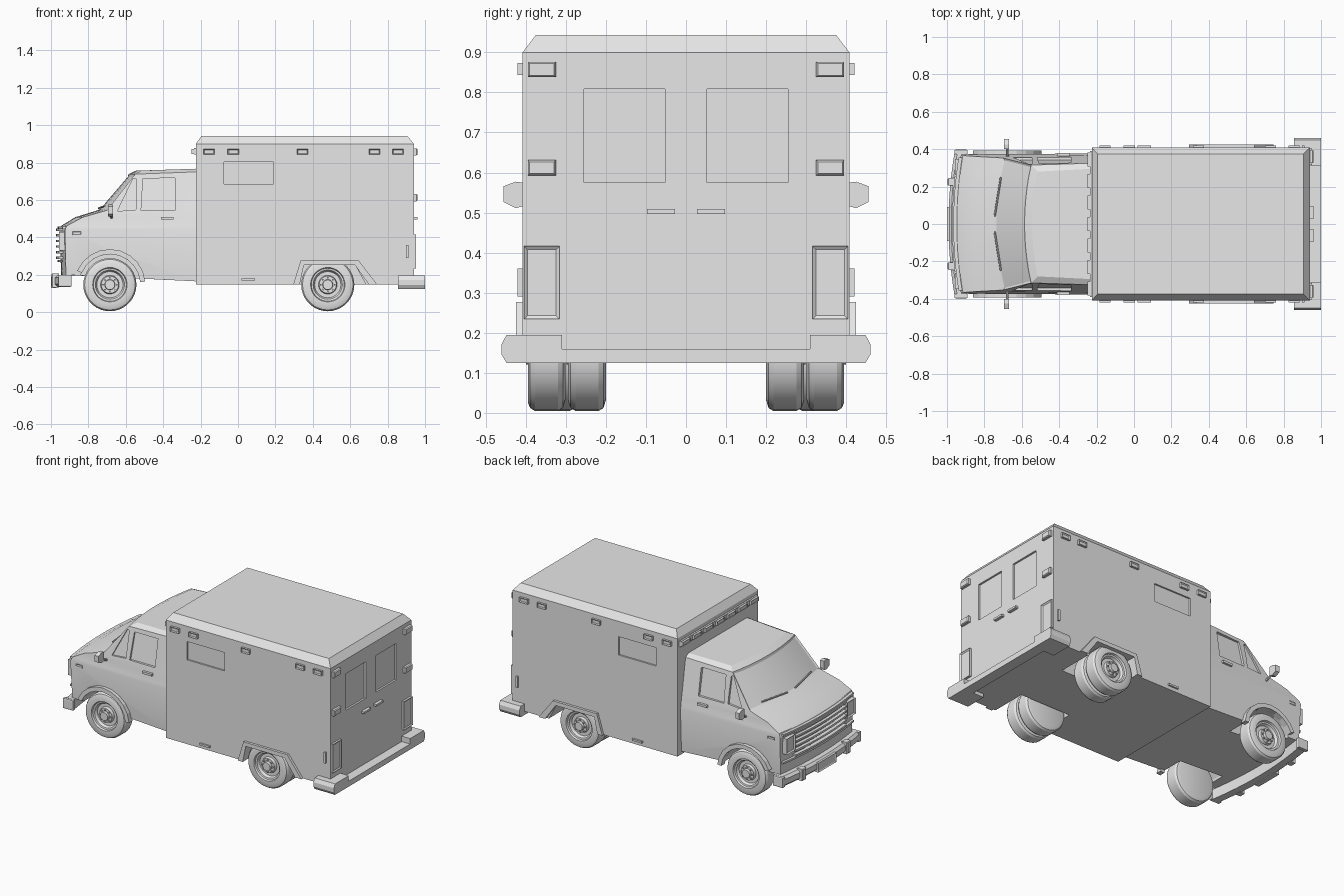
import bpy, bmesh, math
from mathutils import Vector, Matrix

if "Cube" in bpy.data.objects:
    bpy.data.objects.remove(bpy.data.objects["Cube"], do_unlink=True)

grey = bpy.data.materials.new("plain_grey")
grey.use_nodes = True
grey.diffuse_color = (0.8, 0.8, 0.8, 1)
grey.node_tree.nodes["Principled BSDF"].inputs["Base Color"].default_value = (0.8, 0.8, 0.8, 1)


def finish(name, bm, smooth=False):
    bmesh.ops.recalc_face_normals(bm, faces=bm.faces)
    mesh = bpy.data.meshes.new(name)
    bm.to_mesh(mesh)
    bm.free()
    mesh.materials.append(grey)
    ob = bpy.data.objects.new(name, mesh)
    bpy.context.collection.objects.link(ob)
    if smooth:
        select(ob)
        bpy.ops.object.shade_smooth_by_angle(angle=math.radians(30))
    return ob


def select(ob):
    bpy.ops.object.select_all(action="DESELECT")
    ob.select_set(True)
    bpy.context.view_layer.objects.active = ob


def add_loft(bm, loops):
    """Skin closed loops of equal length and cap both ends; return face rows."""
    rings = [[bm.verts.new(p) for p in loop] for loop in loops]
    n = len(rings[0])
    rows = [[bm.faces.new((a[j], a[(j + 1) % n], b[(j + 1) % n], b[j])) for j in range(n)]
            for a, b in zip(rings, rings[1:])]
    bm.faces.new(rings[0])
    bm.faces.new(rings[-1])
    return rows


def loft(name, loops, smooth=False):
    bm = bmesh.new()
    add_loft(bm, loops)
    return finish(name, bm, smooth)


def rect(x0, x1, y0, y1, z):
    return [(x0, y0, z), (x1, y0, z), (x1, y1, z), (x0, y1, z)]


def side(pts, y):
    return [(x, y, z) for x, z in pts]


def box_xz(x0, x1, z0, z1):
    return [(x0, z0), (x1, z0), (x1, z1), (x0, z1)]


def carve(target, pairs):
    """Cut prisms, each given by two end loops, out of the target."""
    bm = bmesh.new()
    for a, b in pairs:
        add_loft(bm, [a, b])
    cutter = finish("cutter", bm)
    cutter.hide_render = True
    mod = target.modifiers.new("cut", "BOOLEAN")
    mod.object, mod.solver = cutter, "EXACT"
    select(target)
    bpy.ops.object.modifier_apply(modifier="cut")
    bpy.data.objects.remove(cutter, do_unlink=True)


def panel(name, centre, size, normal, border=0.008, depth=0.005):
    """Box whose outward face is inset and pushed in (or out, if depth < 0)."""
    bm = bmesh.new()
    bmesh.ops.create_cube(bm, size=1)
    bmesh.ops.scale(bm, vec=size, verts=bm.verts)
    bmesh.ops.translate(bm, vec=centre, verts=bm.verts)
    bm.normal_update()
    faces = [f for f in bm.faces if f.normal.dot(Vector(normal)) > 0.9]
    if border:
        bmesh.ops.inset_individual(bm, faces=faces, thickness=border, depth=-depth)
    return finish(name, bm)


def rod(name, a, b, r):
    a, b = Vector(a), Vector(b)
    bm = bmesh.new()
    spin = (b - a).to_track_quat("Z", "Y").to_matrix().to_4x4()
    bmesh.ops.create_cone(bm, cap_ends=True, segments=8, radius1=r, radius2=r,
                          depth=(b - a).length, matrix=Matrix.Translation((a + b) / 2) @ spin)
    return finish(name, bm)


def arc(cx, cz, r, a0, a1, n):
    angles = [math.radians(a0 + (a1 - a0) * i / n) for i in range(n + 1)]
    return [(cx + r * math.cos(t), cz + r * math.sin(t)) for t in angles]


FRONT_X, REAR_X, AXLE_Z = -0.685, 0.48, 0.147
W, BACK, NOSE = 0.408, 0.94, -0.225

# Rear box with chamfered roof, wheel openings and recessed windows
body = loft("box_body", [rect(NOSE, BACK, -W, W, 0.147), rect(NOSE, BACK, -W, W, 0.9),
                         rect(NOSE + 0.03, BACK - 0.035, -W + 0.033, W - 0.033, 0.943)])
opening = [(0.32, 0.1), (0.35, 0.255), (0.625, 0.255), (0.71, 0.1)]
window = box_xz(-0.075, 0.19, 0.685, 0.802)
cuts = []
for s in (1, -1):
    cuts.append((side(opening, s * 0.18), side(opening, s * 0.5)))
    cuts.append((side(window, s * (W - 0.01)), side(window, s * 0.5)))
    door = [(s * y, z) for y, z in box_xz(0.052, 0.254, 0.575, 0.808)]
    cuts.append(([(BACK - 0.012, y, z) for y, z in door], [(1.1, y, z) for y, z in door]))
carve(body, cuts)

# Cab: plan outlines stacked upwards, each with a bowed front edge
def outline(zf, zr, xc, xe, wf, wr):
    ts = [i / 5 - 1 for i in range(11)]
    return [(xc + (xe - xc) * t * t, wf * t, zf) for t in ts] + [(NOSE, wr, zr), (NOSE, -wr, zr)]

layers = [(0.20, 0.165, -0.945, -0.92, 0.36, 0.367), (0.44, 0.44, -0.955, -0.925, 0.372, 0.377),
          (0.462, 0.46, -0.945, -0.915, 0.366, 0.372), (0.508, 0.5, -0.87, -0.83, 0.36, 0.368),
          (0.545, 0.54, -0.75, -0.70, 0.353, 0.36), (0.738, 0.75, -0.585, -0.55, 0.315, 0.325),
          (0.757, 0.767, -0.545, -0.515, 0.28, 0.295)]
bm = bmesh.new()
rows = add_loft(bm, [outline(*layer) for layer in layers])
bmesh.ops.recalc_face_normals(bm, faces=bm.faces)
bmesh.ops.inset_region(bm, faces=rows[4][:10], thickness=0.014, depth=-0.006)
cab = finish("cab", bm)

def on_side(pts, s, offset):
    return [(x, s * (0.357 - (z - 0.54) * 0.185 + offset), z) for x, z in pts]

quarter = [(-0.645, 0.54), (-0.545, 0.548), (-0.545, 0.716), (-0.56, 0.716)]
door_glass = [(-0.518, 0.545), (-0.338, 0.545), (-0.338, 0.718), (-0.508, 0.714)]
cuts = []
for s in (1, -1):
    circle = arc(FRONT_X, AXLE_Z, 0.165, 0, 337.5, 15)
    cuts.append((side(circle, s * 0.22), side(circle, s * 0.5)))
    for glass in (quarter, door_glass):
        cuts.append((on_side(glass, s, -0.014), on_side(glass, s, 0.08)))
carve(cab, cuts)
select(cab)
bpy.ops.object.shade_smooth_by_angle(angle=math.radians(20))

# Wheels: turned profile of (radius, outward offset)
def wheel(name, x, y, s, half):
    prof = [(0, -half), (0.115, -half), (0.135, -half + 0.006), (0.142, -half + 0.018),
            (0.142, half - 0.018), (0.135, half - 0.006), (0.12, half), (0.092, half),
            (0.088, half - 0.012), (0.078, half - 0.014), (0.07, half - 0.03), (0.05, half - 0.03),
            (0.046, half - 0.012), (0.028, half - 0.012), (0.026, half + 0.004), (0, half + 0.004)]
    bm = bmesh.new()
    vs = [bm.verts.new((0, o * s, r)) for r, o in prof]
    es = [bm.edges.new(p) for p in zip(vs, vs[1:])]
    bmesh.ops.spin(bm, geom=vs + es, cent=(0, 0, 0), axis=(0, 1, 0), angle=math.tau, steps=36)
    bmesh.ops.remove_doubles(bm, verts=bm.verts, dist=0.0001)
    for px, pz in arc(0, 0, 0.037, 0, 315, 7):
        bmesh.ops.create_cone(bm, cap_ends=True, segments=6, radius1=0.005, radius2=0.005, depth=0.014,
                              matrix=Matrix.Translation((px, s * (half - 0.01), pz))
                              @ Matrix.Rotation(math.pi / 2, 4, "X"))
    bmesh.ops.translate(bm, vec=(x, y, AXLE_Z), verts=bm.verts)
    finish(name, bm, True)

flare_out = [(0.295, 0.147), (0.335, 0.277), (0.645, 0.277), (0.745, 0.147)]
flare_in = [(0.33, 0.147), (0.352, 0.252), (0.625, 0.252), (0.7, 0.147)]
front_flare = arc(FRONT_X, AXLE_Z, 0.19, 5, 157, 9) + arc(FRONT_X, AXLE_Z, 0.163, 157, 5, 9)
mirror_form = [(0.40, 0.518, 0.574), (0.425, 0.511, 0.577), (0.455, 0.526, 0.566)]

for s, tag in ((1, "a"), (-1, "b")):
    wheel("front_wheel_" + tag, FRONT_X, s * 0.322, s, 0.05)
    wheel("rear_outer_wheel_" + tag, REAR_X, s * 0.348, s, 0.047)
    wheel("rear_inner_wheel_" + tag, REAR_X, s * 0.247, s, 0.047)
    band = flare_out + flare_in[::-1]
    loft("rear_arch_" + tag, [side(band, s * 0.4), side(band, s * 0.424)])
    loft("front_arch_" + tag, [side(front_flare, s * 0.355), side(front_flare, s * 0.392)])
    # Side lamps and handles
    for i, x in enumerate((-0.155, -0.025, 0.345, 0.73, 0.855)):
        panel(f"side_lamp_{tag}{i}", (x, s * 0.412, 0.858), (0.06, 0.018, 0.03), (0, s, 0))
    panel("sill_handle_" + tag, (0.055, s * 0.41, 0.175), (0.07, 0.018, 0.012), (0, s, 0), 0)
    panel("corner_handle_" + tag, (0.905, s * 0.411, 0.325), (0.012, 0.018, 0.07), (0, s, 0), 0)
    panel("door_handle_" + tag, (-0.378, s * 0.37, 0.503), (0.068, 0.02, 0.014), (0, s, 0), 0)
    panel("side_marker_" + tag, (-0.862, s * 0.369, 0.422), (0.045, 0.01, 0.018), (0, s, 0), 0.004, 0.002)
    # Rear lamps and door handles
    for z, h in ((0.857, 0.038), (0.612, 0.038)):
        panel(f"rear_lamp_{tag}{int(z * 10)}", (0.945, s * 0.36, z), (0.018, 0.07, h), (1, 0, 0), 0.006, -0.006)
    panel("tail_lamp_" + tag, (0.943, s * 0.36, 0.325), (0.02, 0.088, 0.182), (1, 0, 0), 0.012, 0.006)
    panel("rear_door_handle_" + tag, (0.95, s * 0.062, 0.503), (0.02, 0.07, 0.013), (1, 0, 0), 0)
    # Mirror on its arm
    loft("mirror_" + tag, [rect(-0.695, -0.668, 0, 1, 0) and
                           [(-0.695, s * y, a), (-0.668, s * y, a), (-0.668, s * y, b), (-0.695, s * y, b)]
                           for y, a, b in mirror_form])
    rod("mirror_arm_" + tag, (-0.675, s * 0.345, 0.50), (-0.68, s * 0.42, 0.53), 0.007)
    # Headlamp, bumper guard, wiper
    panel("headlamp_" + tag, (-0.938, s * 0.305, 0.38), (0.04, 0.085, 0.1), (-1, 0, 0), 0.01, 0.008)
    panel("bumper_guard_" + tag, (-0.975, s * 0.225, 0.17), (0.035, 0.04, 0.075), (-1, 0, 0), 0.008, -0.004)
    rod("wiper_" + tag, (-0.745, s * 0.04, 0.556), (-0.712, s * 0.25, 0.568), 0.005)
    # Rear bumper end
    ends = [(0.31, 0.125, 0.195), (0.448, 0.125, 0.195), (0.46, 0.145, 0.172)]
    loft("rear_bumper_end_" + tag, [[(0.855, s * y, a), (1.0, s * y, a), (1.0, s * y, b), (0.855, s * y, b)]
                                    for y, a, b in ends])

panel("rear_bumper_step", (0.965, 0, 0.1425), (0.07, 0.64, 0.035), (1, 0, 0), 0)

# Bars bowed across the nose; section is (x offset, z) pairs
def bowed_bar(name, half, section, centre, bow):
    ts = [i / 6 - 1 for i in range(13)]
    loft(name, [[(centre + bow * t * t + dx, half * t, z) for dx, z in section] for t in ts])

bowed_bar("front_bumper", 0.38, [(0.065, 0.135), (0.015, 0.135), (0, 0.15), (0, 0.185),
                                 (0.015, 0.2), (0.065, 0.2)], -0.992, 0.032)
for s, tag in ((1, "a"), (-1, "b")):
    panel("front_bumper_end_" + tag, (-0.925, s * 0.384, 0.168), (0.07, 0.022, 0.062), (0, s, 0), 0.008, -0.002)
panel("bumper_plate", (-0.985, 0, 0.16), (0.03, 0.18, 0.06), (-1, 0, 0), 0.01, 0.004)
for i in range(6):
    z = 0.285 + i * 0.03
    bowed_bar(f"grille_slat_{i}", 0.255, [(0.03, z), (0, z), (0, z + 0.012), (0.03, z + 0.012)], -0.972, 0.014)
for z in (0.268, 0.445):
    bowed_bar("grille_frame", 0.355, [(0.04, z), (0, z), (0, z + 0.012), (0.04, z + 0.012)], -0.966, 0.028)

# Clearance light strip above the cab
panel("light_strip", (-0.229, 0, 0.86), (0.014, 0.78, 0.034), (-1, 0, 0), 0.004, 0.002)
for i in range(7):
    panel(f"clearance_lamp_{i}", (-0.238, (i - 3) * 0.115, 0.86), (0.02, 0.075, 0.026), (-1, 0, 0), 0.005, 0.003)
